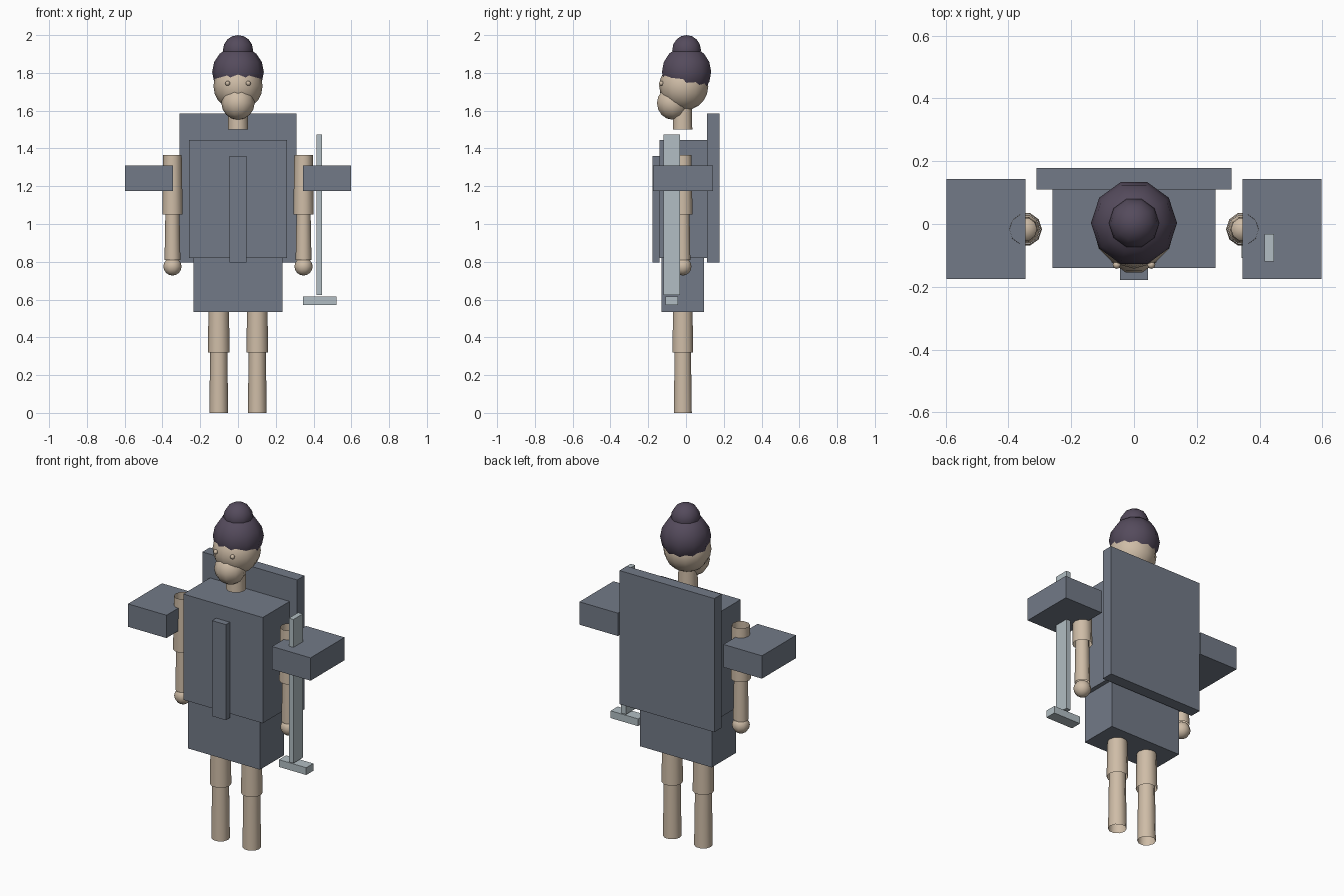
import bpy
import bmesh
from math import sin, cos, pi
from mathutils import Vector

cube = bpy.data.objects.get("Cube")
if cube:
    bpy.data.objects.remove(cube, do_unlink=True)


def material(name, color):
    mat = bpy.data.materials.new(name)
    mat.use_nodes = True
    mat.diffuse_color = (*color, 1)
    mat.node_tree.nodes["Principled BSDF"].inputs["Base Color"].default_value = (*color, 1)
    return mat


ARMOUR = material("slate grey", (0.17, 0.195, 0.243))
SKIN = material("skin", (0.62, 0.505, 0.385))
HAIR = material("dark plum hair", (0.09, 0.07, 0.108))
STEEL = material("pale steel", (0.445, 0.515, 0.546))


def finish(name, bm, mat, smooth=False):
    bmesh.ops.recalc_face_normals(bm, faces=bm.faces)
    for f in bm.faces:
        f.smooth = smooth
    mesh = bpy.data.meshes.new(name)
    bm.to_mesh(mesh)
    bm.free()
    mesh.materials.append(mat)
    obj = bpy.data.objects.new(name, mesh)
    bpy.context.collection.objects.link(obj)
    return obj


def box(name, x, y, z, mat):
    """Box from (min, max) pairs on each axis."""
    bm = bmesh.new()
    bmesh.ops.create_cube(bm, size=1)
    for v in bm.verts:
        v.co = Vector([(a + b) / 2 + c * (b - a) for (a, b), c in zip((x, y, z), v.co)])
    return finish(name, bm, mat)


def lathe(name, profile, x, y, sides, mat):
    """Open surface of revolution from (radius, height) points."""
    bm = bmesh.new()
    rings = [[bm.verts.new((x + r * cos(2 * pi * i / sides), y + r * sin(2 * pi * i / sides), z))
              for i in range(sides)] for r, z in profile]
    for low, high in zip(rings, rings[1:]):
        for i in range(sides):
            j = (i + 1) % sides
            bm.faces.new((low[i], low[j], high[j], high[i]))
    bmesh.ops.remove_doubles(bm, verts=bm.verts, dist=0.0001)
    return finish(name, bm, mat, True)


def ball(name, x, y, z, r, sides, rings, mat):
    profile = [(r * sin(pi * i / rings), z - r * cos(pi * i / rings)) for i in range(rings + 1)]
    return lathe(name, profile, x, y, sides, mat)


# Body armour
box("torso", (-0.26, 0.26), (-0.14, 0.11), (0.82, 1.445), ARMOUR)
box("hips", (-0.235, 0.235), (-0.13, 0.095), (0.535, 0.82), ARMOUR)
box("back_plate", (-0.31, 0.31), (0.11, 0.178), (0.795, 1.585), ARMOUR)
box("front_strip", (-0.045, 0.045), (-0.178, -0.14), (0.795, 1.36), ARMOUR)

# Head
lathe("neck", [(0.054, 1.5), (0.05, 1.66)], 0, -0.018, 10, SKIN)
ball("head", 0, -0.012, 1.73, 0.13, 12, 10, SKIN)
ball("muzzle", 0, -0.07, 1.64, 0.088, 10, 8, SKIN)
ball("hair", 0, 0.003, 1.805, 0.137, 10, 8, HAIR)
ball("hair_bun", 0, 0.003, 1.92, 0.08, 10, 8, HAIR)

# Limbs, shoulder blocks and eyes on both sides
LIMB_Y = -0.017
for side, s in (("left", 1), ("right", -1)):
    ball(side + "_eye", s * 0.055, -0.13, 1.745, 0.013, 8, 6, SKIN)
    box(side + "_shoulder", sorted((s * 0.345, s * 0.597)), (-0.175, 0.143), (1.175, 1.31), ARMOUR)
    arm_x, leg_x = s * 0.347, s * 0.102
    lathe(side + "_upper_arm", [(0.054, 1.05), (0.049, 1.365)], arm_x, LIMB_Y, 10, SKIN)
    lathe(side + "_forearm", [(0.042, 0.81), (0.037, 1.08)], arm_x, LIMB_Y, 10, SKIN)
    ball(side + "_hand", arm_x, LIMB_Y, 0.775, 0.048, 10, 8, SKIN)
    lathe(side + "_thigh", [(0.058, 0.32), (0.053, 0.6)], leg_x, LIMB_Y, 10, SKIN)
    lathe(side + "_shin", [(0.05, 0), (0.045, 0.35)], leg_x, LIMB_Y, 10, SKIN)

# Sword on the left side
box("sword_blade", (0.416, 0.446), (-0.119, -0.032), (0.625, 1.475), STEEL)
box("sword_guard", (0.343, 0.522), (-0.108, -0.042), (0.572, 0.615), STEEL)
